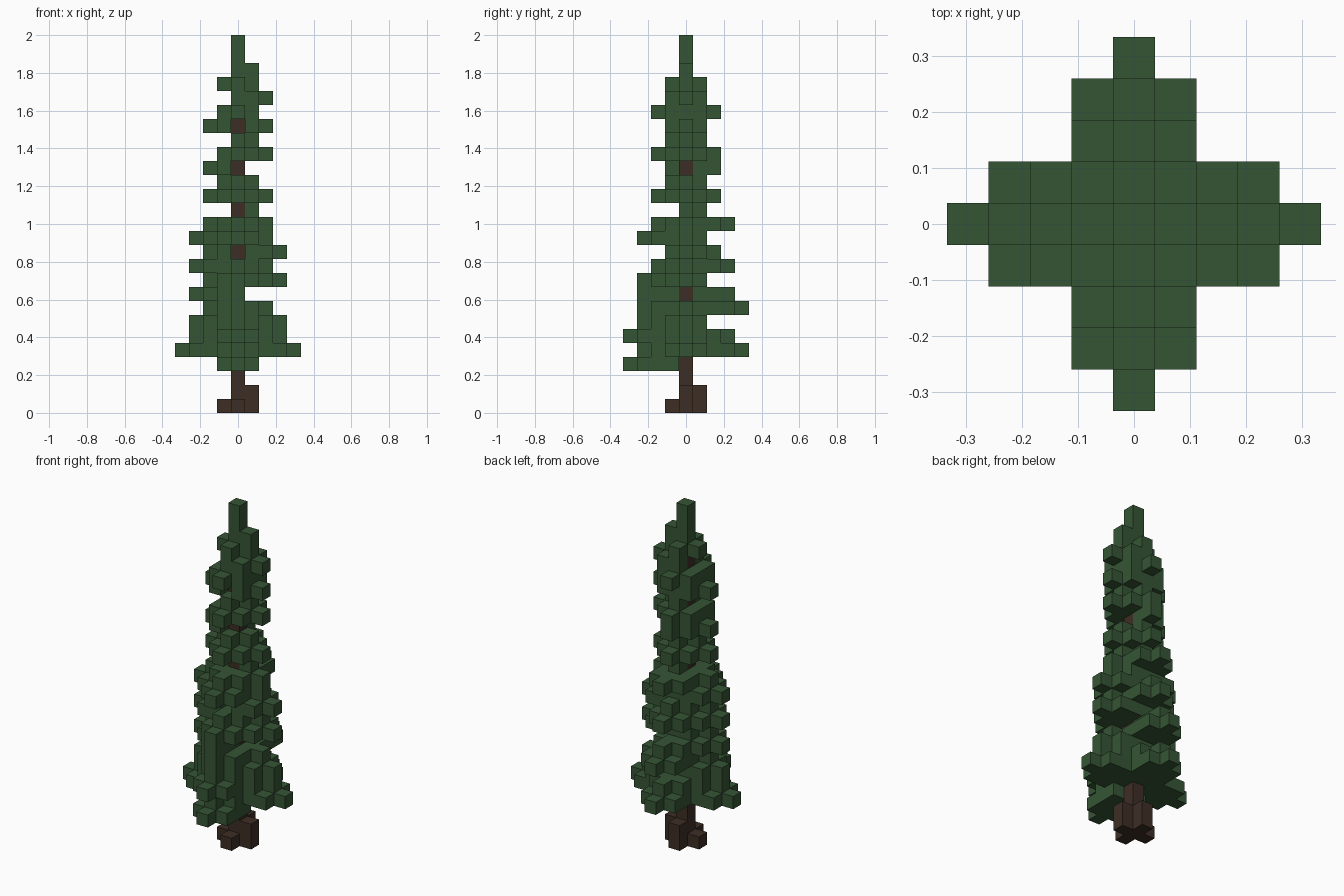
import bpy
import bmesh
from mathutils import Vector

old = bpy.data.objects.get("Cube")
if old:
    bpy.data.objects.remove(old, do_unlink=True)

SIZE = 2 / 27          # edge of one block
TRUNK_TOP = 23         # wood below this layer, foliage above it
FIRST = 3              # lowest foliage layer


def make_material(name, colour):
    mat = bpy.data.materials.new(name)
    mat.use_nodes = True
    mat.diffuse_color = colour
    mat.node_tree.nodes["Principled BSDF"].inputs["Base Color"].default_value = colour
    return mat


# Reach of the boughs in each direction, one digit per layer going up
REACH = {
    (1, 0): "143320323221210212121100",
    (-1, 0): "143323232320212102101000",
    (0, -1): "434333321320211211211000",
    (0, 1): "043143132131212211211000",
}
# Layers where the middle of a side is open and shows the trunk
OPEN = {(1, 0): {3}, (-1, 0): {3}, (0, -1): {11, 17, 20}, (0, 1): set()}


def foliage_layer(z):
    """Cells of one layer: arms with a single tip and flanks one block shorter."""
    reach = {d: int(s[z - FIRST]) for d, s in REACH.items()}
    cells = set()
    for (dx, dy), n in reach.items():
        if z in OPEN[dx, dy]:
            continue
        for step in range(1, n + 1):
            cells.add((dx * step, dy * step, z))
            if step == n:
                continue
            for side in (-1, 1):
                flank = (dy * side, dx * side)
                if reach[flank] > 0:
                    cells.add((dx * step + flank[0], dy * step + flank[1], z))
    return cells


def build_blocks(name, cells, solid, mat):
    """Mesh the outer faces of a set of blocks."""
    bm = bmesh.new()
    for cell in cells:
        centre = Vector(cell) + Vector((0, 0, 0.5))
        for axis in range(3):
            for sign in (-1, 1):
                normal = Vector((0, 0, 0))
                normal[axis] = sign
                beside = tuple(c + int(n) for c, n in zip(cell, normal))
                if beside in solid:
                    continue
                u = Vector((0, 0, 0))
                u[(axis + 1) % 3] = 0.5
                v = normal.cross(u)
                mid = centre + normal * 0.5
                corners = (mid - u - v, mid + u - v, mid + u + v, mid - u + v)
                bm.faces.new([bm.verts.new(p * SIZE) for p in corners])
    bmesh.ops.remove_doubles(bm, verts=bm.verts, dist=SIZE / 100)
    mesh = bpy.data.meshes.new(name)
    bm.to_mesh(mesh)
    bm.free()
    mesh.materials.append(mat)
    obj = bpy.data.objects.new(name, mesh)
    bpy.context.collection.objects.link(obj)
    return obj


# Trunk with stepped roots
trunk = {(0, 0, z) for z in range(TRUNK_TOP)}
trunk |= {(x, y, 0) for x, y in REACH}
trunk |= {(1, 0, 1), (0, 1, 1)}

# Foliage layers and leader at the top
foliage = {(0, 0, z) for z in range(TRUNK_TOP, 27)}
for layer in range(FIRST, 27):
    foliage |= foliage_layer(layer)

solid = trunk | foliage
build_blocks("trunk", trunk, solid, make_material("dark bark brown", (0.048, 0.027, 0.018, 1)))
build_blocks("foliage", foliage, solid, make_material("needle green", (0.036, 0.091, 0.035, 1)))
